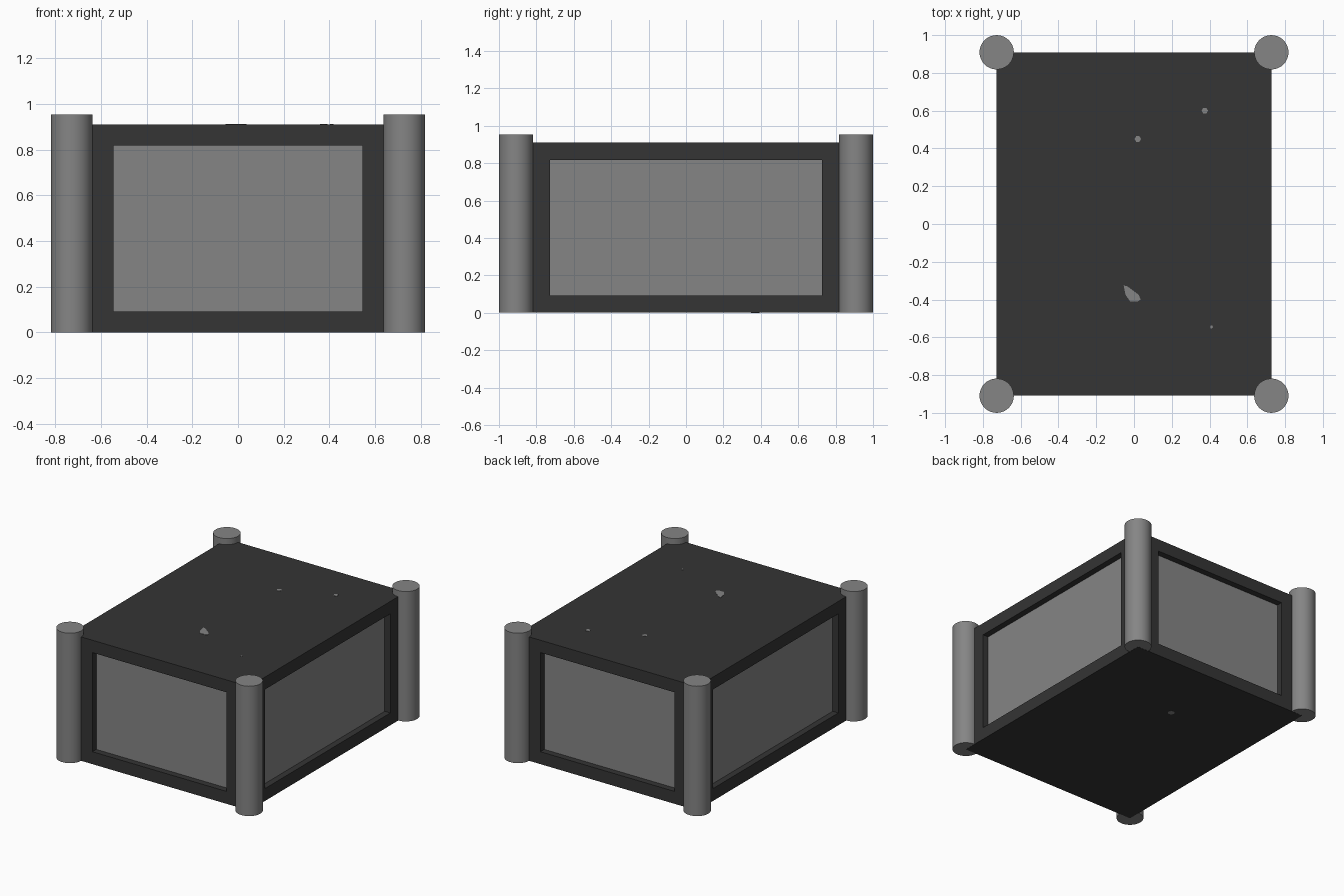
import bpy, bmesh, math

if "Cube" in bpy.data.objects:
    bpy.data.objects.remove(bpy.data.objects["Cube"])

X, Y, H = 0.727, 0.909, 0.909      # half width, half depth, height of the casing
SIDE, EDGE, DEEP = 0.182, 0.091, 0.045  # frame widths and panel recess


def material(name, v):
    m = bpy.data.materials.new(name)
    m.diffuse_color = (v, v, v, 1)
    m.use_nodes = True
    m.node_tree.nodes["Principled BSDF"].inputs["Base Color"].default_value = m.diffuse_color
    return m


grey = material("mid grey", 0.235)
dark = material("charcoal", 0.035)


def finish(name, bm, mat):
    bmesh.ops.recalc_face_normals(bm, faces=bm.faces)
    me = bpy.data.meshes.new(name)
    bm.to_mesh(me)
    bm.free()
    me.materials.append(mat)
    ob = bpy.data.objects.new(name, me)
    bpy.context.collection.objects.link(ob)
    return ob


def box(name, lo, hi, mat):
    bm = bmesh.new()
    bmesh.ops.create_cube(bm, size=1)
    for v in bm.verts:
        v.co = [(lo[i] + hi[i]) / 2 + v.co[i] * (hi[i] - lo[i]) for i in range(3)]
    return finish(name, bm, mat)


def plate(name, points, z, height, mat):
    bm = bmesh.new()
    f = bm.faces.new([bm.verts.new((x, y, z)) for x, y in points])
    r = bmesh.ops.extrude_face_region(bm, geom=[f])
    for g in r["geom"]:
        if isinstance(g, bmesh.types.BMVert):
            g.co.z += height
    return finish(name, bm, mat)


def ring(x, y, r, n):
    return [(x + r * math.cos(2 * math.pi * i / n), y + r * math.sin(2 * math.pi * i / n))
            for i in range(n)]


# Dark casing: lid, base and corner uprights
box("lid", (-X, -Y, H - EDGE), (X, Y, H), dark)
box("base", (-X, -Y, 0), (X, Y, EDGE), dark)
for sx in (-1, 1):
    for sy in (-1, 1):
        xs = sorted((sx * X, sx * (X - SIDE)))
        ys = sorted((sy * Y, sy * (Y - SIDE)))
        box("corner_upright", (xs[0], ys[0], EDGE), (xs[1], ys[1], H - EDGE), dark)
        # Round corner post
        post = plate("corner_post", ring(sx * X, sy * Y, 0.091, 32), 0.001, 0.953, grey)
        bpy.context.view_layer.objects.active = post
        post.select_set(True)
        bpy.ops.object.shade_smooth_by_angle(angle=math.radians(30))
        post.select_set(False)

# Recessed grey panels, all sides of one inner block
box("inner_panels", (-X + DEEP, -Y + DEEP, EDGE), (X - DEEP, Y - DEEP, H - EDGE), grey)

# Small stone tips showing through the lid and base
plate("large_stone_tip", [(-.055, -.325), (-.035, -.33), (.025, -.375), (.035, -.4),
                          (.02, -.41), (-.02, -.41), (-.045, -.375)], H - 0.003, 0.005, grey)
for x, y, r in ((.02, .45, .017), (.375, .6, .017), (.41, -.545, .008)):
    plate("small_stone_tip", ring(x, y, r, 6), H - 0.003, 0.005, grey)
plate("base_stone_tip", ring(-.02, .37, .025, 6), -0.001, 0.004, grey)
